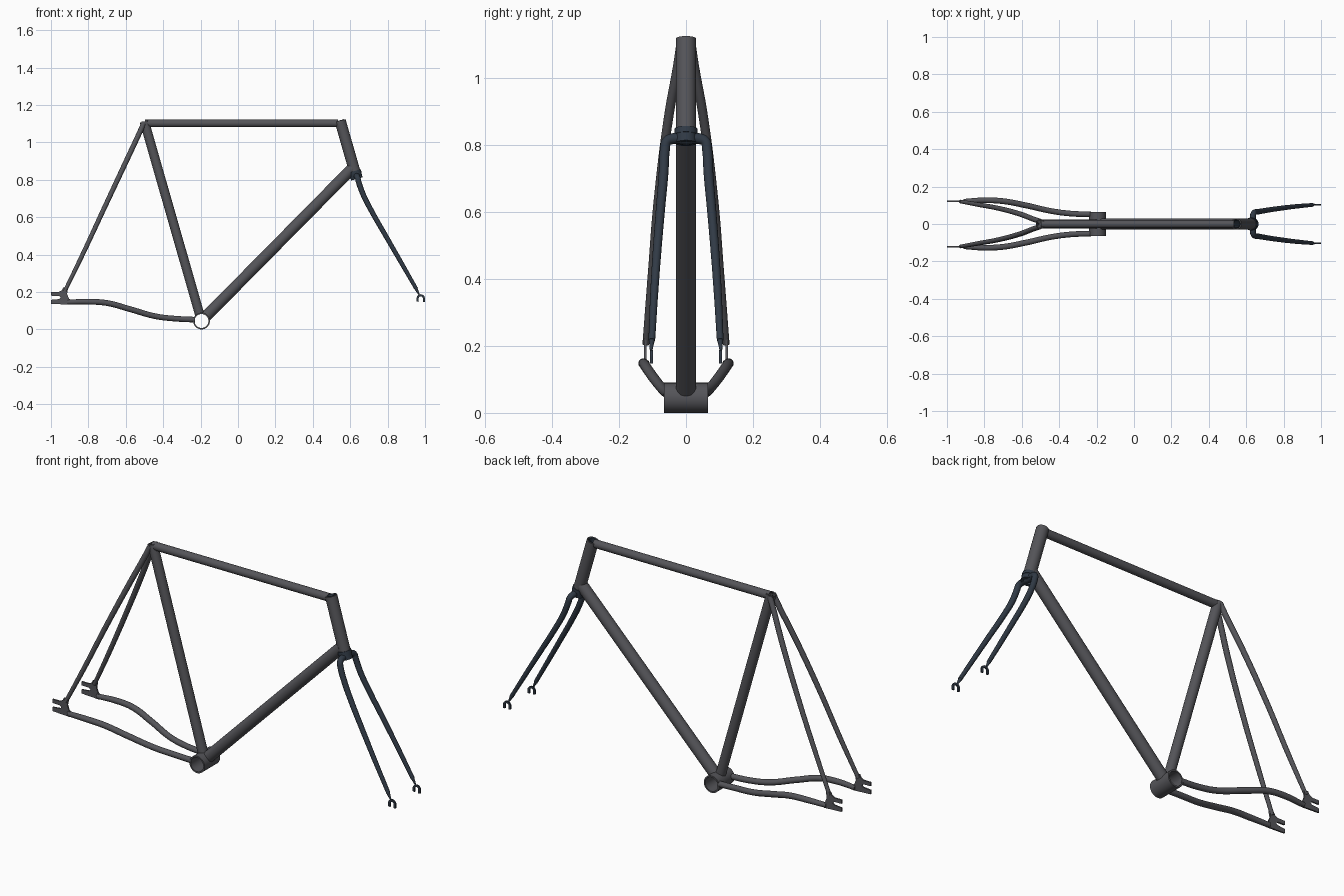
import bpy, bmesh
from math import cos, sin, pi
from mathutils import Vector

if "Cube" in bpy.data.objects:
    bpy.data.objects.remove(bpy.data.objects["Cube"])


def material(name, rgb):
    m = bpy.data.materials.new(name)
    m.diffuse_color = (*rgb, 1)
    m.use_nodes = True
    m.node_tree.nodes["Principled BSDF"].inputs["Base Color"].default_value = m.diffuse_color
    return m


FRAME = material("frame_grey", (0.09, 0.09, 0.1))
FORK = material("fork_blue", (0.03, 0.042, 0.06))


def finish(name, bm, mat):
    bmesh.ops.recalc_face_normals(bm, faces=bm.faces)
    me = bpy.data.meshes.new(name)
    bm.to_mesh(me)
    bm.free()
    ob = bpy.data.objects.new(name, me)
    bpy.context.collection.objects.link(ob)
    me.materials.append(mat)
    bpy.context.view_layer.objects.active = ob
    bpy.ops.object.select_all(action='DESELECT')
    ob.select_set(True)
    bpy.ops.object.shade_smooth_by_angle(angle=0.7)
    return ob


def pipe(name, a, b, r, wall, mat=FRAME, n=32):
    """Straight hollow tube from a to b."""
    a, b = Vector(a), Vector(b)
    q = (b - a).to_track_quat('Z', 'Y')
    bm = bmesh.new()
    rings = [[bm.verts.new(c + q @ Vector((rad * cos(2 * pi * i / n), rad * sin(2 * pi * i / n), 0)))
              for i in range(n)] for c, rad in ((a, r), (b, r), (b, r - wall), (a, r - wall))]
    for k in range(4):
        p, s = rings[k], rings[(k + 1) % 4]
        for i in range(n):
            j = (i + 1) % n
            bm.faces.new((p[i], p[j], s[j], s[i]))
    return finish(name, bm, mat)


def sweep(name, pts, mat=FRAME):
    """Bent tapering tube; each point is x, y, z, radius."""
    cu = bpy.data.curves.new(name, 'CURVE')
    cu.dimensions = '3D'
    cu.bevel_depth = 1
    cu.bevel_resolution = 6
    cu.use_fill_caps = True
    cu.resolution_u = 10
    sp = cu.splines.new('BEZIER')
    sp.bezier_points.add(len(pts) - 1)
    for bp, (x, y, z, r) in zip(sp.bezier_points, pts):
        bp.co = (x, y, z)
        bp.radius = r
        bp.handle_left_type = bp.handle_right_type = 'AUTO'
    ob = bpy.data.objects.new(name, cu)
    bpy.context.collection.objects.link(ob)
    cu.materials.append(mat)
    return ob


def plate(name, outline, y, t, mat):
    """Flat plate from an x, z outline, centred on y."""
    bm = bmesh.new()
    f = bm.faces.new([bm.verts.new((x, y - t / 2, z)) for x, z in outline])
    new = bmesh.ops.extrude_face_region(bm, geom=[f])['geom']
    bmesh.ops.translate(bm, vec=(0, t, 0), verts=[v for v in new if isinstance(v, bmesh.types.BMVert)])
    return finish(name, bm, mat)


# main triangle
bb = Vector((-0.195, 0, 0.045))
seat_top = Vector((-0.501, 0, 1.112))
head_top, head_low = Vector((0.546, 0, 1.116)), Vector((0.624, 0, 0.845))
down_end = Vector((0.612, 0, 0.862))
pipe("bottom_bracket_shell", bb + Vector((0, -0.065, 0)), bb + Vector((0, 0.065, 0)), 0.045, 0.008)
pipe("seat_tube", bb + (seat_top - bb).normalized() * 0.037, seat_top, 0.025, 0.005)
pipe("down_tube", bb + (down_end - bb).normalized() * 0.037, down_end, 0.03, 0.005)
pipe("top_tube", (-0.497, 0, 1.102), (0.535, 0, 1.102), 0.021, 0.004)
pipe("head_tube", head_low, head_top, 0.03, 0.006)

# steerer and crown
axis = (head_low - head_top).normalized()
pipe("steerer_tube", head_low + axis * 0.03, head_top - axis * 0.002, 0.022, 0.004, FORK)
pipe("crown_race", head_low - axis * 0.002, head_low + axis * 0.016, 0.034, 0.014, FORK)
pipe("fork_crown", head_low + axis * 0.014, head_low + axis * 0.042, 0.032, 0.012, FORK)

rear_outline = [(-1, .2), (-.958, .2), (-.942, .209), (-.934, .224), (-.908, .222), (-.914, .19),
                (-.904, .165), (-.888, .152), (-.898, .132), (-1, .137), (-1, .158), (-.957, .162),
                (-.948, .17), (-.957, .179), (-1, .18)]
cx, cz = 0.977, 0.166
arc = [i * pi / 12 for i in range(13)]
front_outline = ([(cx + .022, .147)] + [(cx + .022 * cos(a), cz + .022 * sin(a)) for a in arc]
                 + [(cx - .022, .15), (cx - .011, .147)]
                 + [(cx + .011 * cos(a), cz + .011 * sin(a)) for a in reversed(arc)]
                 + [(cx + .011, .147)])

for side, s in (("left", 1), ("right", -1)):
    # rear triangle
    sweep(side + "_seat_stay", [(x, y * s, z, r) for x, y, z, r in (
        (-.502, .014, 1.106, .014), (-.535, .025, 1.033, .014), (-.6, .05, .894, .014),
        (-.72, .083, .638, .013), (-.83, .103, .402, .012), (-.926, .12, .205, .010))])
    sweep(side + "_chain_stay", [(x, y * s, z, r) for x, y, z, r in (
        (-.23, .052, .052, .015), (-.33, .055, .057, .015), (-.44, .069, .07, .015), (-.58, .1, .109, .0155),
        (-.7, .122, .141, .0155), (-.8, .127, .148, .015), (-.91, .121, .146, .013))])
    plate(side + "_rear_dropout", rear_outline, .122 * s, .008, FRAME)
    # fork blade bending out of the crown
    sweep(side + "_fork_blade", [(x, y * s, z, r) for x, y, z, r in (
        (.635, 0, .817, .017), (.636, .044, .817, .016), (.64, .058, .809, .015), (.646, .063, .785, .015),
        (.672, .067, .715, .0145), (.72, .075, .622, .0138), (.79, .085, .5, .013),
        (.865, .094, .37, .012), (.953, .102, .217, .010))], FORK)
    sweep(side + "_fork_tip", [(.948, .1015 * s, .226, .010), (.968, .104 * s, .186, .004)], FORK)
    plate(side + "_front_dropout", front_outline, .103 * s, .008, FORK)
